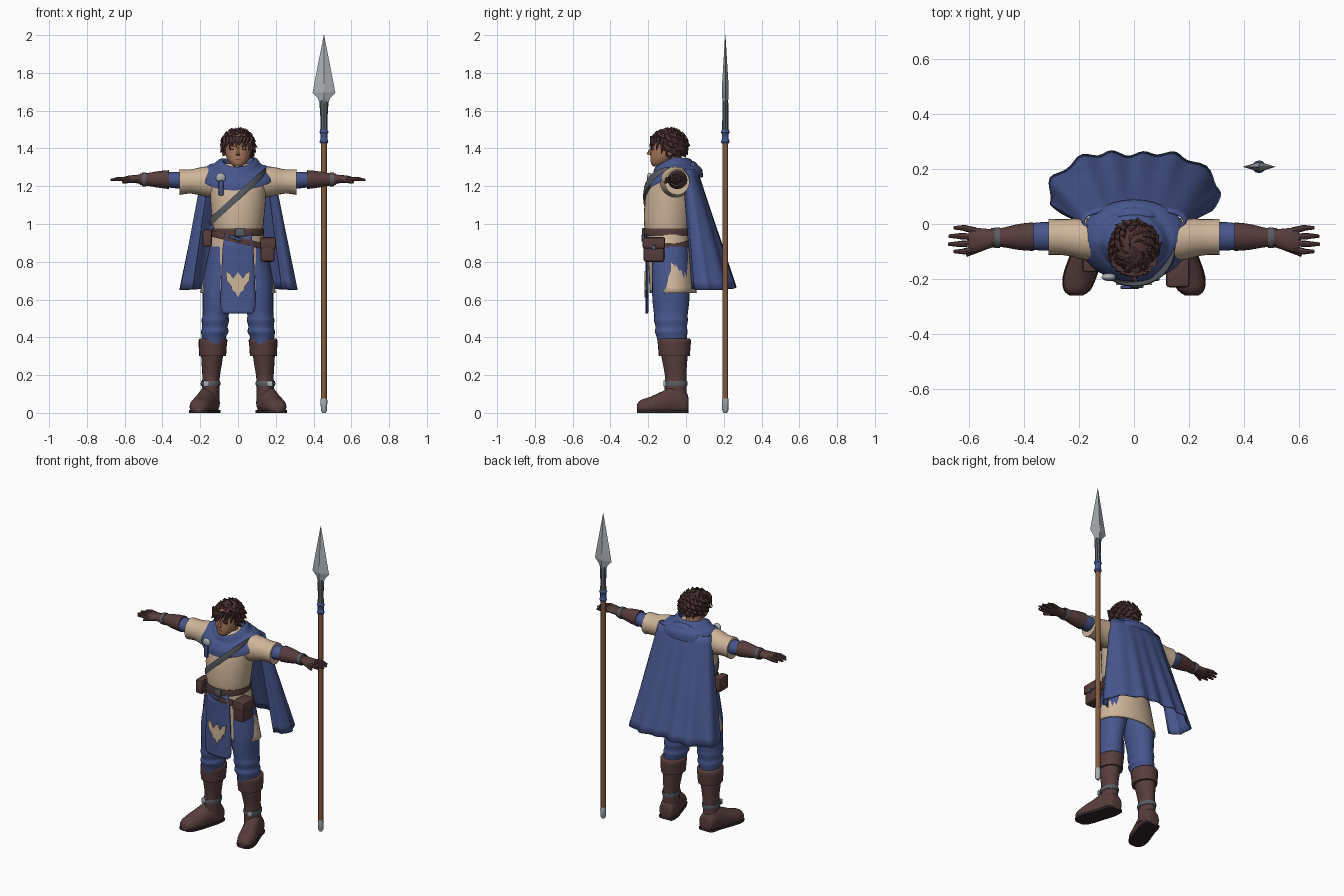
import bpy, bmesh, math, random
from mathutils import Vector, Matrix

random.seed(4)
if "Cube" in bpy.data.objects:
    bpy.data.objects.remove(bpy.data.objects["Cube"])


def material(name, *rgb):
    m = bpy.data.materials.new(name)
    m.use_nodes = True
    m.diffuse_color = (*rgb, 1)
    m.node_tree.nodes["Principled BSDF"].inputs["Base Color"].default_value = (*rgb, 1)
    return m


BLUE = material("blue cloth", .062, .092, .265)
TAN = material("tan cloth", .62, .46, .32)
LEATHER = material("brown leather", .095, .047, .045)
HAIR = material("dark brown hair", .075, .033, .032)
SKIN = material("skin", .40, .19, .105)
STEEL = material("light steel", .40, .43, .45)
IRON = material("dark iron", .10, .11, .125)
WOOD = material("wood", .23, .105, .047)
DARK = material("dark sole", .03, .018, .02)


def finish(name, bm, mat, mirror=False, thick=0, smooth=True):
    bmesh.ops.recalc_face_normals(bm, faces=bm.faces[:])
    for f in bm.faces:
        f.smooth = smooth
    for e in bm.edges:
        e.smooth = e.calc_face_angle(0) < .75
    me = bpy.data.meshes.new(name)
    bm.to_mesh(me)
    bm.free()
    me.materials.append(mat)
    ob = bpy.data.objects.new(name, me)
    bpy.context.collection.objects.link(ob)
    if thick:
        ob.modifiers.new("Thickness", 'SOLIDIFY').thickness = thick
    if mirror:
        ob.modifiers.new("Mirror", 'MIRROR').use_mirror_merge = False
    return ob


def curve(pts, steps):
    """Smooth curve through points of any size."""
    out = []
    for i in range(len(pts) - 1):
        a, b, c, d = pts[max(i - 1, 0)], pts[i], pts[i + 1], pts[min(i + 2, len(pts) - 1)]
        for k in range(steps):
            t = k / steps
            out.append([q + .5 * t * (r - p + t * (2 * p - 5 * q + 4 * r - s + t * (3 * (q - r) + s - p)))
                        for p, q, r, s in zip(a, b, c, d)])
    return out + [list(pts[-1])]


def loft(name, rows, mat, axis='z', n=24, steps=3, caps=True, warp=None, **kw):
    """Elliptical rings along an axis: position, two centres, two radii."""
    bm = bmesh.new()
    rings = []
    for p, u, v, ru, rv in curve(rows, steps):
        ring = []
        for i in range(n):
            a = math.tau * i / n
            s, t = u + ru * math.cos(a), v + rv * math.sin(a)
            co = {'z': (s, t, p), 'x': (p, s, t), 'y': (s, p, t)}[axis]
            ring.append(bm.verts.new(warp(*co) if warp else co))
        rings.append(ring)
    for a, b in zip(rings, rings[1:]):
        for i in range(n):
            bm.faces.new((a[i - 1], a[i], b[i], b[i - 1]))
    if caps:
        bm.faces.new(rings[0])
        bm.faces.new(rings[-1])
    return finish(name, bm, mat, **kw)


def box(name, centre, size, mat, bevel=.008, tilt=0, **kw):
    bm = bmesh.new()
    m = Matrix.Translation(centre) @ Matrix.Rotation(tilt, 4, 'Y') @ Matrix.Diagonal((*size, 1))
    bmesh.ops.create_cube(bm, size=1, matrix=m)
    if bevel:
        bmesh.ops.bevel(bm, geom=bm.edges[:], offset=bevel, segments=2, profile=.5, affect='EDGES')
    return finish(name, bm, mat, **kw)


def ball(name, centre, radii, mat, **kw):
    bm = bmesh.new()
    bmesh.ops.create_uvsphere(bm, u_segments=20, v_segments=12, radius=1,
                              matrix=Matrix.Translation(centre) @ Matrix.Diagonal((*radii, 1)))
    return finish(name, bm, mat, **kw)


def spike(bm, p, q, r0, r1, n=8):
    p, q = Vector(p), Vector(q)
    m = Matrix.Translation((p + q) / 2) @ (q - p).to_track_quat('Z', 'Y').to_matrix().to_4x4()
    bmesh.ops.create_cone(bm, cap_ends=True, segments=n, radius1=r0, radius2=r1, depth=(q - p).length, matrix=m)


def band(name, z, h, cx, cy, rx, ry, mat, slope=0, **kw):
    rows = [(z - h / 2, cx, cy, rx, ry), (z, cx, cy, rx + .003, ry + .003), (z + h / 2, cx, cy, rx, ry)]
    return loft(name, rows, mat, n=32, steps=1, warp=lambda x, y, w: (x, y, w + slope * x), **kw)


# Tunic body and skirt
loft("tunic_body", [(.94, 0, -.095, .125, .115), (1.0, 0, -.097, .135, .125), (1.1, 0, -.09, .145, .13),
                    (1.2, 0, -.08, .15, .122), (1.27, 0, -.065, .15, .095), (1.32, 0, -.06, .07, .06)], TAN, n=32)
loft("tunic_skirt", [(.98, 0, -.093, .13, .113), (.88, 0, -.087, .148, .118), (.75, 0, -.075, .178, .122),
                     (.635, 0, -.068, .2, .125)], TAN, n=32, caps=False, thick=.008)
loft("sleeves", [(.1, -.06, 1.22, .08, .085), (.18, -.055, 1.225, .076, .078), (.25, -.048, 1.225, .066, .064),
                 (.31, -.047, 1.222, .066, .068)], TAN, axis='x', mirror=True)

# Front tabard with a rounded hem, and its winged ornament
bm = bmesh.new()
rows = []
for z, w in [(.95, .07), (.87, .082), (.7, .09), (.57, .093), (.54, .088), (.525, .07)]:
    rows.append([bm.verts.new((w * k / 5, -.214 + (w * k / 5) ** 2, z)) for k in range(-5, 6)])
for a, b in zip(rows, rows[1:]):
    for i in range(10):
        bm.faces.new((a[i], a[i + 1], b[i + 1], b[i]))
finish("tabard", bm, BLUE, thick=.008)
half = [(0, .745), (.015, .725), (.024, .708), (.04, .738), (.065, .75), (.06, .7), (.036, .67),
        (.032, .65), (.013, .64), (0, .61)]
bm = bmesh.new()
face = bm.faces.new([bm.verts.new((x, -.221, z)) for x, z in half + [(-x, z) for x, z in half[-2:0:-1]]])
ext = bmesh.ops.extrude_face_region(bm, geom=[face])["geom"]
bmesh.ops.translate(bm, vec=(0, .009, 0), verts=[v for v in ext if isinstance(v, bmesh.types.BMVert)])
finish("tabard_ornament", bm, TAN, smooth=False)

# Belts, buckle, pouches and chest strap
band("waist_belt", .957, .04, 0, -.095, .135, .128, LEATHER)
band("hip_belt", .915, .034, 0, -.092, .148, .131, LEATHER, slope=-.25)
box("belt_buckle", (.01, -.226, .957), (.05, .012, .045), IRON, .004)
box("belt_knot", (-.015, -.23, .925), (.07, .012, .016), BLUE, .004, tilt=.35)
box("large_pouch", (.157, -.17, .86), (.075, .11, .12), LEATHER, .012)
box("large_pouch_flap", (.159, -.17, .9), (.085, .12, .06), LEATHER, .01)
box("pouch_clasp", (.2, -.17, .875), (.012, .02, .025), IRON, .003)
box("small_pouch", (-.162, -.13, .925), (.05, .09, .09), LEATHER, .01)
band("chest_strap", 1.145, .045, 0, -.088, .148, .137, IRON, slope=.9)

# Cape: a curved sheet that flares and folds towards the hem
top = [(.15, -.02), (.185, 0), (.175, .03), (.12, .05), (.06, .058), (0, .06)]
hem = [(.235, .03), (.3, .065), (.3, .16), (.2, .24), (.1, .26), (0, .255)]
top, hem = [curve(p + [(-x, y) for x, y in p[-2::-1]], 6) for p in (top, hem)]
bm = bmesh.new()
rows = []
for j in range(15):
    t = j / 14
    row = []
    for i, (a, b) in enumerate(zip(top, hem)):
        fold = .008 * t * math.sin(i * .95)
        x, y = a[0] + (b[0] - a[0]) * t, a[1] + (b[1] - a[1]) * t
        row.append(bm.verts.new((x + fold * x * 3, y + fold, 1.29 - .62 * t - .018 * t * abs(x) / .3)))
    rows.append(row)
for a, b in zip(rows, rows[1:]):
    for i in range(len(a) - 1):
        bm.faces.new((a[i], a[i + 1], b[i + 1], b[i]))
finish("cape", bm, BLUE, thick=.008)

# Cowl around the neck, dipping at the front, and the lowered hood
loft("cowl", [(1.25, 0, -.06, .2, .15), (1.285, 0, -.06, .188, .145), (1.312, 0, -.06, .15, .122),
              (1.318, 0, -.065, .125, .11), (1.345, 0, -.07, .1, .098), (1.345, 0, -.075, .08, .08),
              (1.29, 0, -.075, .06, .06)], BLUE, n=36, caps=False,
     warp=lambda x, y, z: (x, y, z + .5 * min(0, y + .07) + .004 * math.sin(14 * x + 60 * z)))
ball("lowered_hood", (0, .03, 1.275), (.1, .04, .06), BLUE)
ball("cape_clasp", (-.092, -.193, 1.245), (.026, .014, .026), STEEL)
box("clasp_ribbon", (-.09, -.2, 1.19), (.025, .014, .08), BLUE, .004)

# Arms: undersleeve, bracer, wrist strap, gloved hand
loft("undersleeves", [(.28, -.046, 1.232, .05, .043), (.33, -.045, 1.232, .052, .043),
                      (.38, -.045, 1.235, .047, .04)], BLUE, axis='x', mirror=True)
loft("bracers", [(.365, -.046, 1.235, .052, .05), (.42, -.047, 1.236, .047, .044), (.48, -.049, 1.236, .035, .034),
                 (.52, -.05, 1.236, .036, .03)], LEATHER, axis='x', mirror=True)
loft("wrist_straps", [(.488, -.05, 1.236, .038, .037), (.508, -.05, 1.236, .038, .036)], IRON,
     axis='x', steps=1, mirror=True)
loft("palms", [(.5, -.05, 1.236, .03, .028), (.54, -.055, 1.238, .038, .022), (.58, -.058, 1.238, .044, .018),
               (.6, -.058, 1.238, .038, .013)], LEATHER, axis='x', mirror=True)
bm = bmesh.new()
for y0, y1, x in [(-.025, -.014, .655), (-.047, -.044, .673), (-.069, -.073, .675), (-.09, -.1, .655)]:
    spike(bm, (.575, y0, 1.238), (x - .035, y1, 1.238), .0125, .011)
    spike(bm, (x - .04, y1, 1.238), (x, y1, 1.233), .011, .006)
spike(bm, (.535, -.075, 1.235), (.61, -.112, 1.222), .016, .008)
finish("fingers", bm, LEATHER, mirror=True)

# Legs: trousers and boots
loft("trousers", [(.34, .13, -.07, .06, .075), (.4, .128, -.075, .064, .08), (.43, .123, -.078, .073, .087),
                  (.455, .122, -.078, .067, .083), (.49, .12, -.08, .073, .09), (.52, .118, -.08, .069, .089),
                  (.6, .11, -.08, .077, .098), (.7, .1, -.08, .086, .1), (.88, .075, -.085, .075, .095)],
     BLUE, mirror=True)
loft("boot_shafts", [(.04, .147, -.055, .05, .058), (.14, .145, -.055, .046, .058), (.2, .142, -.055, .047, .057),
                     (.28, .138, -.06, .056, .067), (.36, .135, -.062, .062, .078)], LEATHER, mirror=True)
loft("boot_cuffs", [(.3, .134, -.062, .071, .082), (.35, .134, -.062, .074, .086), (.385, .132, -.062, .076, .088),
                    (.395, .132, -.062, .068, .08)], LEATHER, steps=2, mirror=True)
band("ankle_straps", .155, .026, .145, -.055, .05, .061, IRON, mirror=True)
box("strap_buckles", (.17, -.113, .155), (.028, .014, .032), STEEL, .004, mirror=True)
foot = [(.012, .145, .045, .03, .04), (0, .145, .05, .048, .06), (-.06, .155, .06, .055, .085),
        (-.12, .175, .045, .057, .072), (-.19, .197, .035, .058, .05), (-.24, .207, .03, .045, .038),
        (-.26, .21, .025, .02, .02)]
loft("boot_feet", foot, LEATHER, axis='y', warp=lambda x, y, z: (x, y, max(z, .004)), mirror=True)
loft("boot_soles", [(y, x, .01, rx + .004, .04) for y, x, z, rx, rz in foot], DARK, axis='y',
     warp=lambda x, y, z: (x, y, min(max(z, 0), .014)), mirror=True)

# Head
loft("neck", [(1.25, 0, -.075, .05, .05), (1.37, 0, -.085, .045, .05)], SKIN, steps=1)
loft("head", [(1.305, 0, -.15, .02, .024), (1.32, 0, -.14, .04, .045), (1.35, 0, -.122, .06, .066),
              (1.39, 0, -.106, .07, .08), (1.43, 0, -.1, .073, .084), (1.47, 0, -.095, .062, .072),
              (1.492, 0, -.09, .03, .04)], SKIN)
bm = bmesh.new()
spike(bm, (0, -.18, 1.412), (0, -.197, 1.366), .004, .013, 6)
finish("nose", bm, SKIN)
ball("ears", (.072, -.085, 1.385), (.01, .018, .026), SKIN, mirror=True)
box("eyes", (.03, -.177, 1.396), (.026, .009, .009), DARK, 0, mirror=True)
box("eyebrows", (.031, -.181, 1.414), (.034, .009, .007), HAIR, 0, tilt=-.2, mirror=True)
box("mouth", (0, -.184, 1.343), (.03, .008, .003), DARK, 0)

# Hair: a cap with the face left open, then pointed locks
centre, radii = Vector((0, -.09, 1.42)), Vector((.083, .095, .083))
bm = bmesh.new()
bmesh.ops.create_uvsphere(bm, u_segments=28, v_segments=18, radius=1,
                          matrix=Matrix.Translation(centre) @ Matrix.Diagonal((*radii, 1)))
face = [f for f in bm.faces if f.calc_center_median().z < (1.435 if f.calc_center_median().y < -.1 else 1.36)]
bmesh.ops.delete(bm, geom=face, context='FACES')
for i in range(90):
    h = 1 - 1.6 * (i + .5) / 90
    a, r = i * 2.4, math.sqrt(1 - h * h)
    d = Vector((r * math.cos(a), r * math.sin(a), h))
    p = centre + d * radii * .93
    if p.z < (1.45 if p.y < -.11 else 1.37):
        continue
    sweep = Vector((-d.y, d.x, -.9)) * random.uniform(.012, .03)
    spike(bm, p, p + d * random.uniform(.016, .027) + sweep, .021, .001, 5)
for k in range(-4, 5):
    x = k * .017
    y = -.088 - .1 * math.sqrt(1 - (x / .09) ** 2)
    spike(bm, (x, y + .012, 1.46), (x - .012, y - .004, 1.405 + .012 * (k % 2) - .004 * abs(k)), .018, .001, 5)
for s in (-1, 1):
    spike(bm, (s * .07, -.125, 1.44), (s * .073, -.13, 1.37), .017, .001, 5)
    spike(bm, (s * .073, -.1, 1.44), (s * .078, -.1, 1.375), .018, .001, 5)
finish("hair", bm, HAIR)

# Spear
X, Y = .455, .208


def spear(name, rows, mat, n=12, smooth=True):
    loft(name, [(z, X, Y, rx, ry) for z, rx, ry in rows], mat, n=n, steps=1, smooth=smooth)


spear("spear_butt_cap", [(0, .009, .009), (.012, .016, .016), (.06, .018, .018), (.075, .017, .017)], STEEL)
spear("spear_shaft", [(.05, .015, .015), (1.46, .015, .015)], WOOD)
spear("spear_wrap", [(1.425, .018, .018), (1.435, .024, .023), (1.45, .018, .018), (1.475, .018, .018),
                     (1.485, .025, .023), (1.5, .018, .018)], BLUE)
spear("spear_socket", [(1.49, .02, .018), (1.55, .018, .016), (1.64, .024, .016), (1.66, .014, .012)], IRON, n=8,
      smooth=False)
spear("spear_blade", [(1.635, .022, .014), (1.665, .032, .016), (1.695, .06, .018), (1.74, .052, .017),
                      (2.0, .001, .001)], STEEL, n=4, smooth=False)
